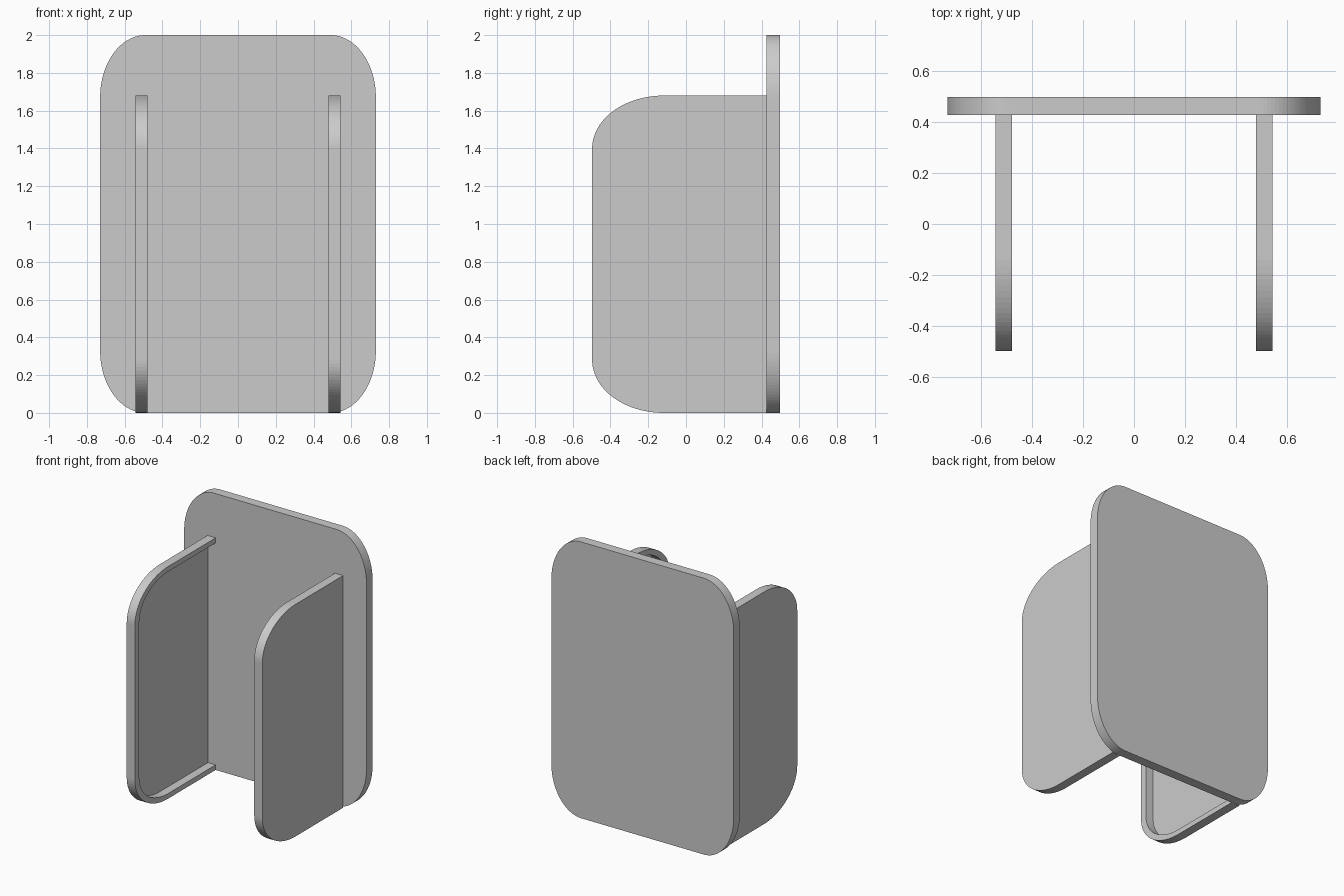
import bpy
import bmesh
from math import sin, cos, pi

cube = bpy.data.objects.get("Cube")
if cube:
    bpy.data.objects.remove(cube, do_unlink=True)

grey = bpy.data.materials.new("plain_grey")
grey.use_nodes = True
grey.diffuse_color = (0.6, 0.6, 0.6, 1)
grey.node_tree.nodes["Principled BSDF"].inputs["Base Color"].default_value = (0.6, 0.6, 0.6, 1)

SEGMENTS = 24


def arc(cu, cv, ru, rv, start):
    """Quarter ellipse, counter-clockwise from the start angle."""
    angles = [start + pi / 2 * i / SEGMENTS for i in range(SEGMENTS + 1)]
    return [(cu + ru * cos(a), cv + rv * sin(a)) for a in angles]


def finish(name, bm):
    bmesh.ops.recalc_face_normals(bm, faces=bm.faces)
    mesh = bpy.data.meshes.new(name)
    bm.to_mesh(mesh)
    bm.free()
    mesh.materials.append(grey)
    obj = bpy.data.objects.new(name, mesh)
    bpy.context.collection.objects.link(obj)
    return obj


def extrude(bm, points, offset):
    """Solid made from a closed outline moved along an offset."""
    face = bm.faces.new([bm.verts.new(p) for p in points])
    new = bmesh.ops.extrude_face_region(bm, geom=[face], use_keep_orig=True)["geom"]
    verts = [g for g in new if isinstance(g, bmesh.types.BMVert)]
    bmesh.ops.translate(bm, verts=verts, vec=offset)


# Back panel: rounded rectangle
W, H, RX, RZ = 0.73, 2.0, 0.24, 0.33
FRONT, BACK = 0.427, 0.497
outline = (arc(W - RX, H - RZ, RX, RZ, 0) + arc(RX - W, H - RZ, RX, RZ, pi / 2)
           + arc(RX - W, RZ, RX, RZ, pi) + arc(W - RX, RZ, RX, RZ, 1.5 * pi))
bm = bmesh.new()
extrude(bm, [(x, FRONT, z) for x, z in outline], (0, BACK - FRONT, 0))
finish("back_panel", bm)

# Side panels: thin outer skin with a raised rim facing inwards
INNER, OUTER, SKIN = 0.478, 0.543, 0.004
TOP, NOSE, RY, RV = 1.68, -0.497, 0.38, 0.28
RIM_Y, RIM_Z = 0.05, 0.037


def side_outline(dy, dz):
    """Open outline from the top back edge round to the bottom back edge."""
    ry, rv = RY - dy, RV - dz
    return ([(FRONT, TOP - dz)] + arc(NOSE + RY, TOP - RV, ry, rv, pi / 2)
            + arc(NOSE + RY, RV, ry, rv, pi) + [(FRONT, dz)])


for name, side in (("left_panel", 1), ("right_panel", -1)):
    outer, inner = side_outline(0, 0), side_outline(RIM_Y, RIM_Z)
    floor = OUTER - SKIN
    bm = bmesh.new()
    loops = [[bm.verts.new((side * x, y, z)) for y, z in pts]
             for x, pts in ((OUTER, outer), (INNER, outer), (INNER, inner), (floor, inner))]
    for a, b in zip(loops, loops[1:]):
        for i in range(len(a) - 1):
            bm.faces.new((a[i], a[i + 1], b[i + 1], b[i]))
    bm.faces.new(loops[0])
    bm.faces.new(loops[-1])
    # Closing face against the back panel
    bm.faces.new([l[0] for l in loops] + [l[-1] for l in reversed(loops)])
    finish(name, bm)
